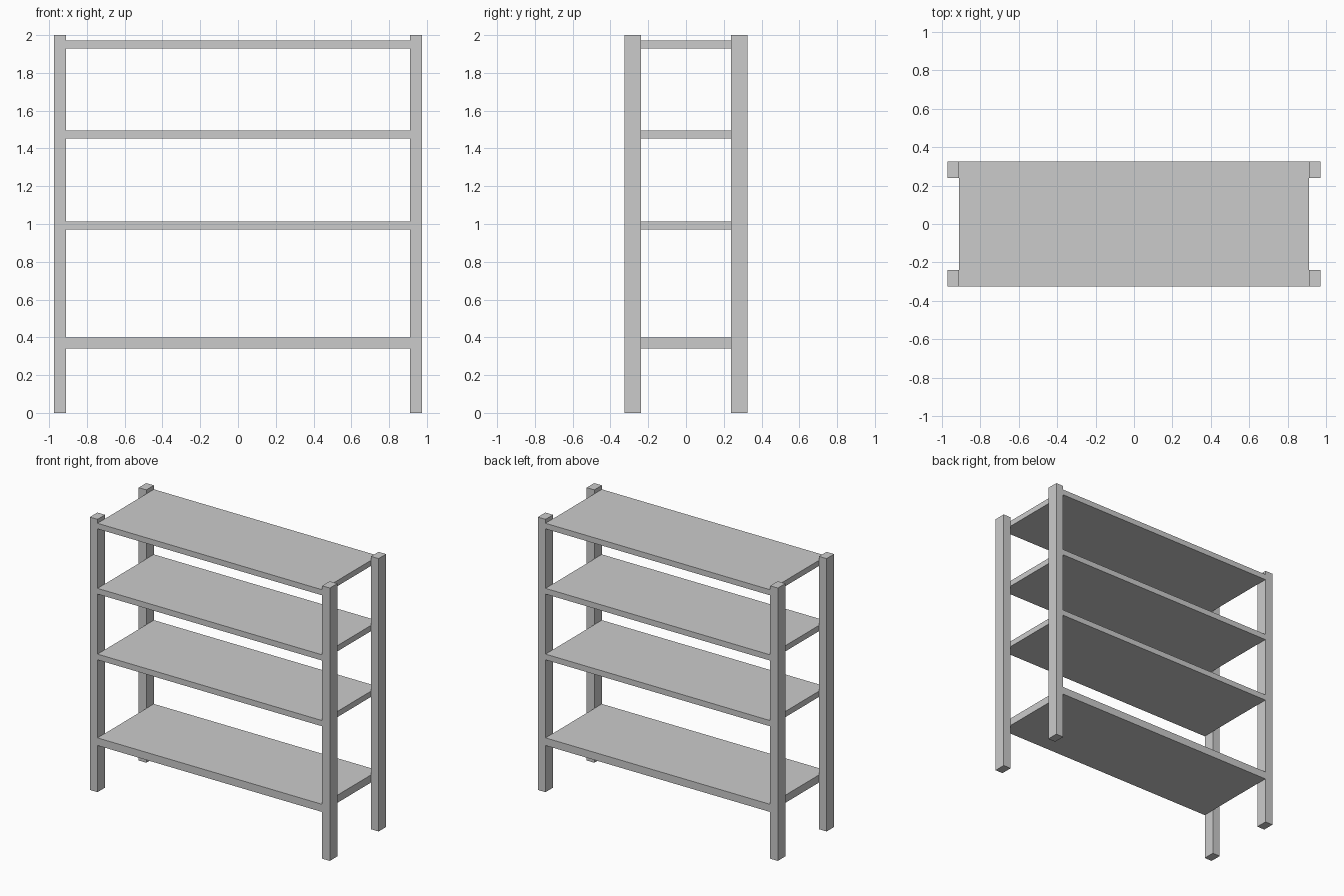
import bpy

if "Cube" in bpy.data.objects:
    bpy.data.objects.remove(bpy.data.objects["Cube"])


def box(name, x0, x1, y0, y1, z0, z1):
    bpy.ops.mesh.primitive_cube_add(
        size=1, location=((x0 + x1) / 2, (y0 + y1) / 2, (z0 + z1) / 2))
    ob = bpy.context.object
    ob.name = name
    ob.scale = (x1 - x0, y1 - y0, z1 - z0)
    bpy.ops.object.transform_apply(location=False, rotation=False, scale=True)
    return ob


X_OUT, X_IN = 0.973, 0.911
Y_OUT, Y_IN = 0.326, 0.239

# four corner posts
for side, sx in (("left", -1), ("right", 1)):
    for end, sy in (("front", -1), ("back", 1)):
        xs = sorted((sx * X_IN, sx * X_OUT))
        ys = sorted((sy * Y_IN, sy * Y_OUT))
        box(f"{end}_{side}_post", *xs, *ys, 0, 2)

# shelves fitted between the posts, flush front and back
for name, z0, z1 in (("bottom_shelf", 0.342, 0.398),
                     ("lower_middle_shelf", 0.97, 1.012),
                     ("upper_middle_shelf", 1.452, 1.494),
                     ("top_shelf", 1.93, 1.971)):
    box(name, -X_IN, X_IN, -Y_OUT, Y_OUT, z0, z1)
